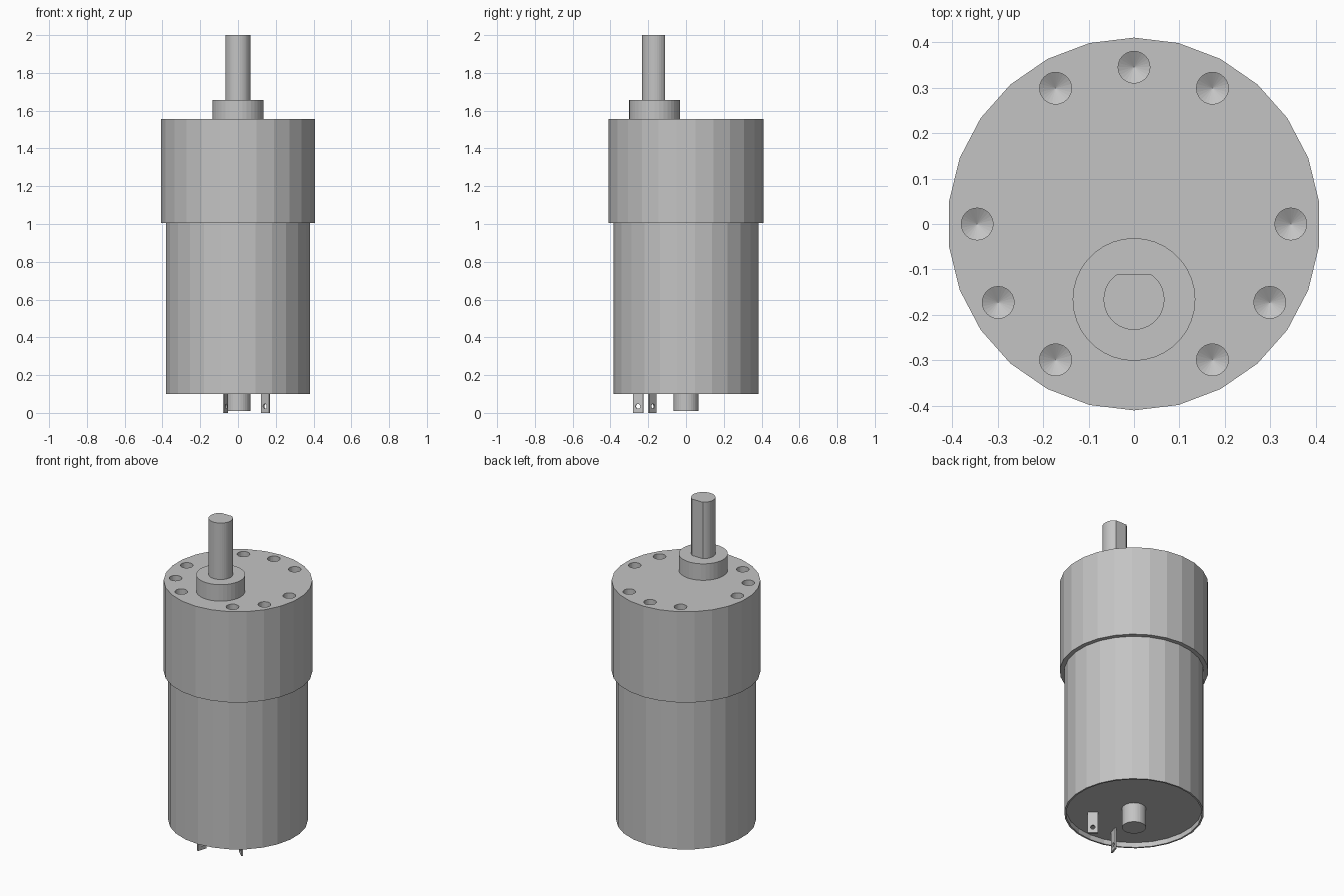
import bpy
import bmesh
from math import sin, cos, pi, radians
from mathutils import Matrix, Vector

if "Cube" in bpy.data.objects:
    bpy.data.objects.remove(bpy.data.objects["Cube"])

steel = bpy.data.materials.new("steel grey")
steel.use_nodes = True
grey = (0.55, 0.55, 0.55, 1)
steel.diffuse_color = grey
steel.node_tree.nodes["Principled BSDF"].inputs["Base Color"].default_value = grey


def finish(bm, name):
    bmesh.ops.recalc_face_normals(bm, faces=bm.faces)
    mesh = bpy.data.meshes.new(name)
    bm.to_mesh(mesh)
    bm.free()
    mesh.materials.append(steel)
    obj = bpy.data.objects.new(name, mesh)
    bpy.context.collection.objects.link(obj)
    return obj


def turn(bm, profile, sides, x=0, y=0):
    """Revolve (radius, z) points about a vertical axis and close both ends."""
    rings = []
    for r, z in profile:
        count = sides if r > 0 else 1
        angles = [pi / 2 + 2 * pi * i / sides for i in range(count)]
        rings.append([bm.verts.new((x + r * cos(a), y + r * sin(a), z)) for a in angles])
    for low, high in zip(rings, rings[1:]):
        for i in range(sides):
            j = (i + 1) % sides
            corners = [low[i % len(low)], low[j % len(low)],
                       high[j % len(high)], high[i % len(high)]]
            bm.faces.new(list(dict.fromkeys(corners)))
    for ring in (rings[0], rings[-1]):
        if len(ring) > 1:
            bm.faces.new(ring)


def turned(name, profile, sides, x=0, y=0):
    bm = bmesh.new()
    turn(bm, profile, sides, x, y)
    return finish(bm, name)


def cut(obj, cutter):
    """Subtract the cutter from the part and remove it."""
    cutter.hide_render = True
    mod = obj.modifiers.new("cut", 'BOOLEAN')
    mod.operation = 'DIFFERENCE'
    mod.solver = 'EXACT'
    mod.object = cutter
    bpy.context.view_layer.objects.active = obj
    bpy.ops.object.modifier_apply(modifier=mod.name)
    bpy.data.objects.remove(cutter)


# Motor can with a recessed end and thin rim
turned("motor_can", [(0.375, 0.13), (0.375, 0.1), (0.385, 0.1), (0.385, 1.02)], 26)
turned("rear_bearing", [(0.066, 0.01), (0.066, 0.14)], 32)

# Gearbox with drilled mounting holes
gearbox = turned("gearbox", [(0.41, 1.005), (0.41, 1.557)], 26)
bm = bmesh.new()
for angle in (0, 60, 90, 120, 180, 210, 240, 300, 330):
    a = radians(angle)
    turn(bm, [(0, 1.415), (0.035, 1.435), (0.035, 1.6)], 24, 0.345 * cos(a), 0.345 * sin(a))
cut(gearbox, finish(bm, "hole_cutter"))

# Off-centre boss and D-shaped output shaft
SHAFT_Y = -0.166
turned("shaft_boss", [(0.135, 1.54), (0.135, 1.657)], 36, 0, SHAFT_Y)
bm = bmesh.new()
turn(bm, [(0.067, 1.64), (0.067, 2.0)], 36, 0, SHAFT_Y)
bmesh.ops.bisect_plane(bm, geom=bm.verts[:] + bm.edges[:] + bm.faces[:],
                       plane_co=(0, -0.11, 0), plane_no=(0, 1, 0), clear_outer=True)
bmesh.ops.holes_fill(bm, edges=[e for e in bm.edges if e.is_boundary])
finish(bm, "output_shaft")

# Two radial solder tabs, each with a round eye
for name, x, y, angle in (("right_terminal", -0.067, -0.253, 73),
                          ("left_terminal", 0.146, -0.178, -43)):
    spin = Matrix.Rotation(radians(angle), 4, 'Z')
    bm = bmesh.new()
    bmesh.ops.create_cube(bm, size=1, matrix=Matrix.Translation((x, y, 0.07)) @ spin
                          @ Matrix.Diagonal((0.057, 0.01, 0.14, 1)))
    tab = finish(bm, name)
    bm = bmesh.new()
    bmesh.ops.create_cone(bm, cap_ends=True, segments=16, radius1=0.013, radius2=0.013, depth=0.1,
                          matrix=Matrix.Translation((x, y, 0.035)) @ spin
                          @ Matrix.Rotation(pi / 2, 4, 'X'))
    cut(tab, finish(bm, "eye_cutter"))
